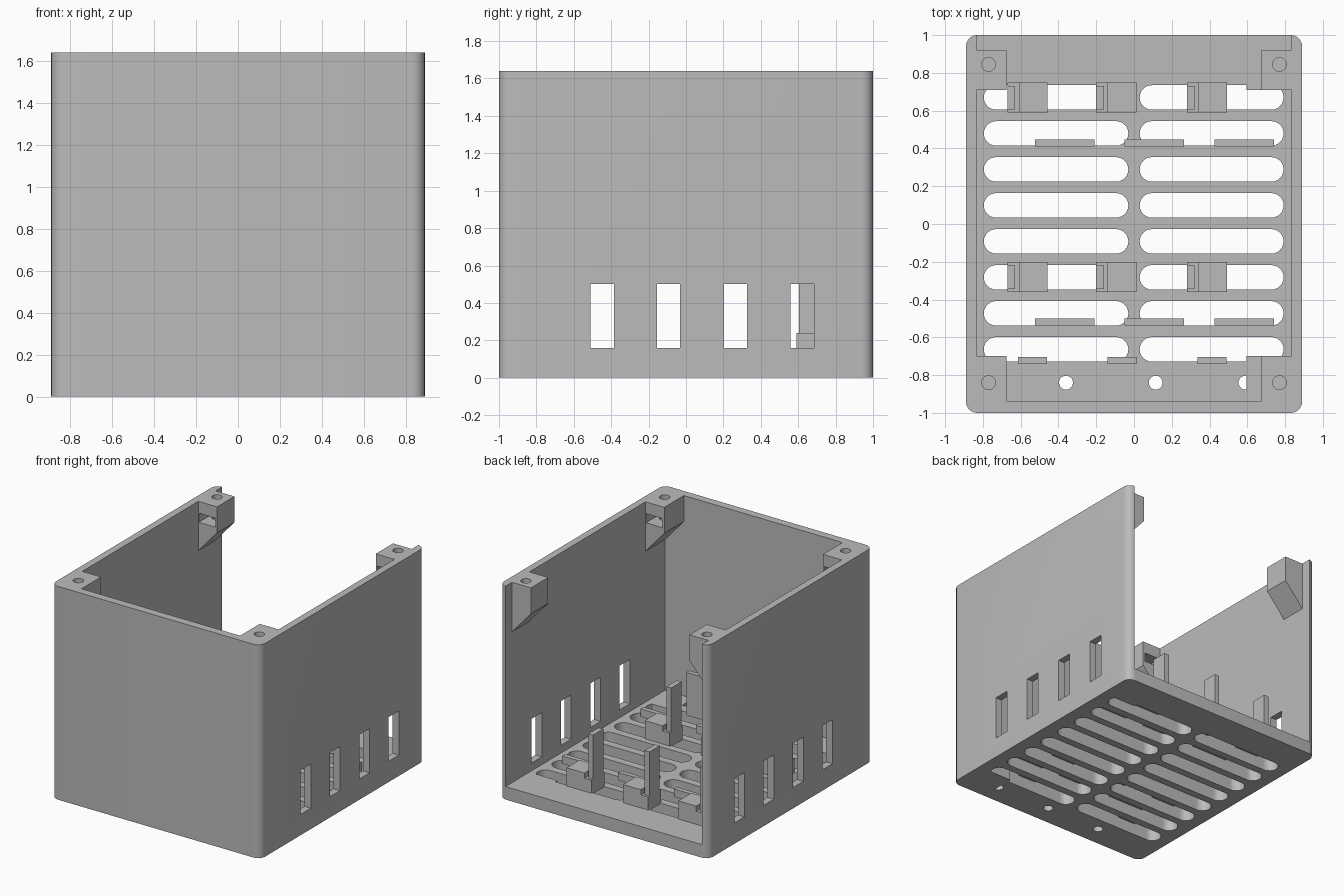
import bpy, bmesh, math

if "Cube" in bpy.data.objects:
    bpy.data.objects.remove(bpy.data.objects["Cube"])

grey = bpy.data.materials.new("plain grey")
grey.diffuse_color = (0.5, 0.5, 0.5, 1)
grey.use_nodes = True
grey.node_tree.nodes["Principled BSDF"].inputs["Base Color"].default_value = grey.diffuse_color


def finish(name, bm, helper=False):
    bmesh.ops.recalc_face_normals(bm, faces=bm.faces[:])
    me = bpy.data.meshes.new(name)
    bm.to_mesh(me)
    bm.free()
    ob = bpy.data.objects.new(name, me)
    bpy.context.collection.objects.link(ob)
    me.materials.append(grey)
    ob.hide_render = helper
    if helper:
        ob.hide_set(True)
    return ob


def prism(bm, pts, z0, z1):
    """Extrude an xy outline from z0 to z1."""
    f = bm.faces.new([bm.verts.new((x, y, z0)) for x, y in pts])
    g = bmesh.ops.extrude_face_region(bm, geom=[f])["geom"]
    bmesh.ops.translate(bm, vec=(0, 0, z1 - z0),
                        verts=[v for v in g if isinstance(v, bmesh.types.BMVert)])


def rounded(x0, x1, y0, y1, r, n=6):
    pts = []
    corners = [(x1 - r, y1 - r), (x0 + r, y1 - r), (x0 + r, y0 + r), (x1 - r, y0 + r)]
    for k, (cx, cy) in enumerate(corners):
        for i in range(n + 1):
            a = math.pi / 2 * (k + i / n)
            p = (cx + r * math.cos(a), cy + r * math.sin(a))
            if not pts or math.dist(p, pts[-1]) > 1e-4:
                pts.append(p)
    if math.dist(pts[0], pts[-1]) < 1e-4:
        pts.pop()
    return pts


def box(bm, x0, x1, y0, y1, z0, z1):
    prism(bm, [(x0, y0), (x1, y0), (x1, y1), (x0, y1)], z0, z1)


def circle(cx, cy, r, n=20):
    return [(cx + r * math.cos(2 * math.pi * i / n), cy + r * math.sin(2 * math.pi * i / n))
            for i in range(n)]


def cut(ob, cutter):
    m = ob.modifiers.new("cut", "BOOLEAN")
    m.operation, m.solver, m.object = "DIFFERENCE", "EXACT", cutter


def smooth(ob):
    bpy.ops.object.select_all(action="DESELECT")
    ob.select_set(True)
    bpy.context.view_layer.objects.active = ob
    bpy.ops.object.shade_smooth_by_angle(angle=math.radians(30))


FLOOR, TOP = 0.1, 1.64

# Case: rounded block, hollowed with an open back
bm = bmesh.new()
prism(bm, rounded(-0.89, 0.89, -1, 1, 0.06), 0, TOP)
case = finish("case_shell", bm)

bm = bmesh.new()
box(bm, -0.835, 0.835, -0.938, 1.2, FLOOR, 2)
cut(case, finish("cavity_cutter", bm, True))

# Side windows through both walls
bm = bmesh.new()
for y in (-0.51, -0.155, 0.203, 0.56):
    box(bm, -1.1, 1.1, y, y + 0.124, 0.16, 0.5)
cut(case, finish("window_cutter", bm, True))

# Floor vents and front floor holes
bm = bmesh.new()
for i in range(8):
    y = 0.67 - i * 0.1905
    for x0, x1 in ((-0.795, -0.03), (0.03, 0.792)):
        prism(bm, rounded(x0, x1, y - 0.065, y + 0.065, 0.065), -0.1, FLOOR + 0.02)
for x in (-0.36, 0.115, 0.59):
    prism(bm, circle(x, -0.84, 0.037), -0.1, FLOOR + 0.02)
cut(case, finish("vent_cutter", bm, True))
smooth(case)

# Solid floor corners on the right side
bm = bmesh.new()
box(bm, 0.595, 0.84, 0.71, 0.92, 0.0, FLOOR)
box(bm, 0.595, 0.84, -0.94, -0.70, 0.0, FLOOR)
finish("floor_corner_fill", bm)

# Corner screw posts with sloped undersides, screw holes and nut slots
for sx, side in ((-1, "left"), (1, "right")):
    for y0, y1, hole_y, end in ((-0.94, -0.70, -0.84, "front"), (0.71, 0.92, 0.845, "back")):
        bm = bmesh.new()
        prof = [(0.675, TOP), (0.84, TOP), (0.84, 1.26), (0.835, 1.26), (0.675, 1.44)]
        f = bm.faces.new([bm.verts.new((sx * x, y0, z)) for x, z in prof])
        g = bmesh.ops.extrude_face_region(bm, geom=[f])["geom"]
        bmesh.ops.translate(bm, vec=(0, y1 - y0, 0),
                            verts=[v for v in g if isinstance(v, bmesh.types.BMVert)])
        post = finish(f"{end}_{side}_post", bm)
        bm = bmesh.new()
        prism(bm, circle(sx * 0.77, hole_y, 0.037), 1.46, TOP + 0.1)
        cut(post, finish("screw_hole_cutter", bm, True))
        bm = bmesh.new()
        xs = sorted((sx * 0.69, sx * 0.83))
        ys = (-0.91, -0.6) if end == "front" else (0.6, 0.9)
        box(bm, *xs, *ys, 1.48, 1.55)
        cut(post, finish("nut_slot_cutter", bm, True))
        smooth(post)

# Board clips: low seat block, base and tall thin upright
for row, y in (("back", 0.59), ("front", -0.36)):
    for i, x in enumerate((-0.67, -0.20, 0.28)):
        bm = bmesh.new()
        box(bm, x + 0.06, x + 0.212, y, y + 0.158, FLOOR - 0.01, 0.24)
        box(bm, x, x + 0.06, y, y + 0.158, FLOOR - 0.01, 0.2)
        box(bm, x, x + 0.04, y + 0.015, y + 0.14, FLOOR - 0.01, 0.54)
        finish(f"{row}_clip_{i + 1}", bm)

# Low locating bars and taller front stops
for i, x in enumerate((-0.525, -0.05, 0.425)):
    for y in (0.41, -0.538):
        bm = bmesh.new()
        box(bm, x, x + 0.315, y, y + 0.037, FLOOR - 0.01, 0.15)
        finish(f"floor_bar_{i + 1}", bm)
    bm = bmesh.new()
    box(bm, x - 0.09, x + 0.065, -0.74, -0.703, FLOOR - 0.01, 0.42)
    finish(f"front_stop_{i + 1}", bm)
